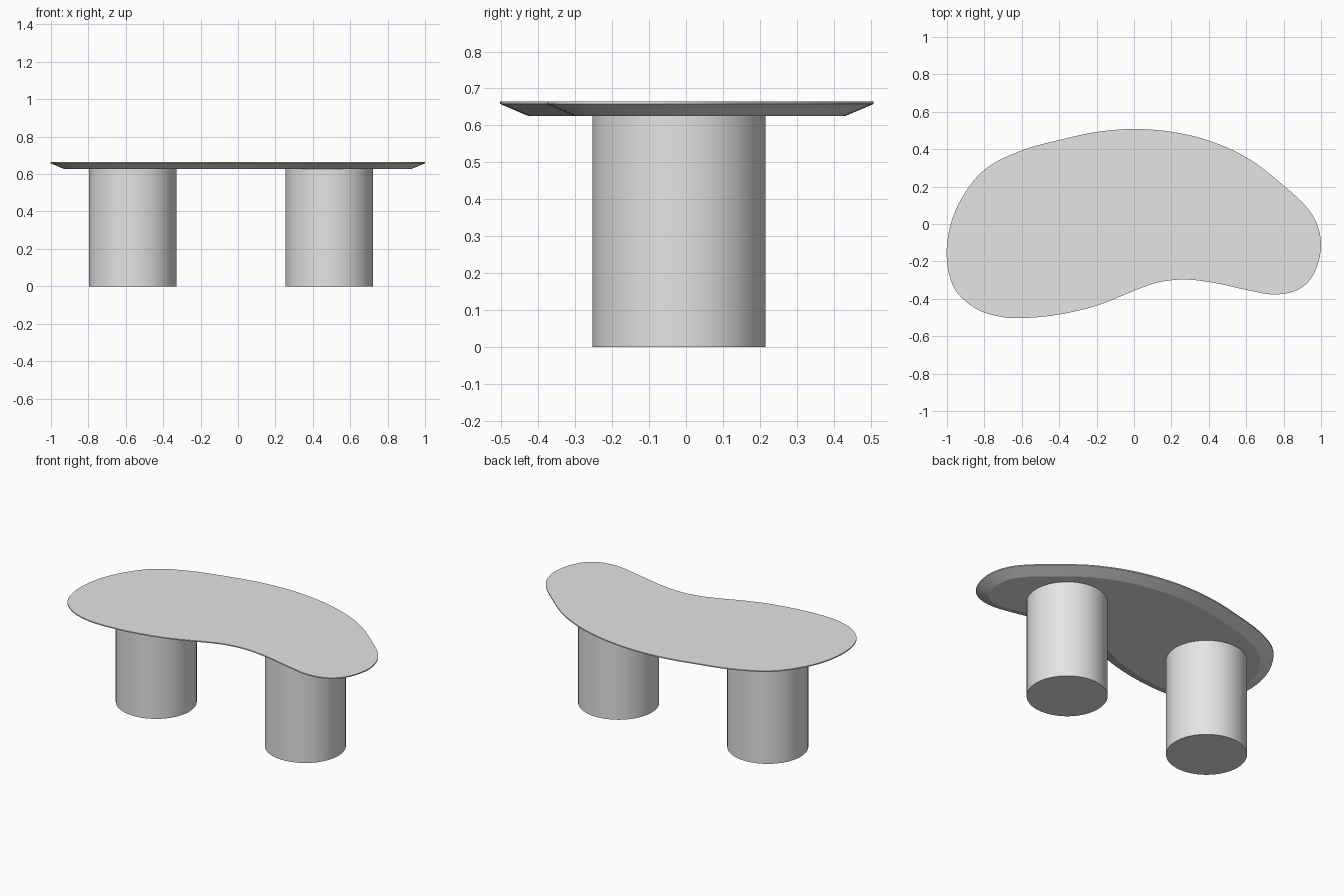
import bpy, bmesh, math
from mathutils import Vector

if "Cube" in bpy.data.objects:
    bpy.data.objects.remove(bpy.data.objects["Cube"])

mat = bpy.data.materials.new("warm light grey")
mat.diffuse_color = (0.79, 0.78, 0.765, 1)
mat.use_nodes = True
mat.node_tree.nodes["Principled BSDF"].inputs["Base Color"].default_value = mat.diffuse_color

# kidney outline, read clockwise from the back middle
PTS = [(0, .508), (.2, .493), (.41, .443), (.62, .345), (.80, .205), (.914, .1),
       (.973, .013), (1.0, -.12), (.957, -.275), (.88, -.35), (.755, -.377),
       (.6, -.352), (.43, -.315), (.27, -.297), (.14, -.31), (.03, -.345),
       (-.085, -.393), (-.2, -.437), (-.4, -.484), (-.6, -.503), (-.72, -.495),
       (-.85, -.45), (-.957, -.35), (-1.0, -.20), (-.985, -.02), (-.92, .14),
       (-.80, .29), (-.61, .39), (-.4, .449), (-.2, .492)]
STEPS = 5


def smooth_loop(pts, steps):
    """Closed centripetal Catmull-Rom spline through the points."""
    p = [Vector(q) for q in pts]
    n, out = len(p), []
    for i in range(n):
        a, b, c, d = (p[(i + k) % n] for k in (-1, 0, 1, 2))
        t1 = (b - a).length ** .5
        t2 = t1 + (c - b).length ** .5
        t3 = t2 + (d - c).length ** .5
        for s in range(steps):
            t = t1 + (t2 - t1) * s / steps
            a1 = a.lerp(b, t / t1)
            a2 = b.lerp(c, (t - t1) / (t2 - t1))
            a3 = c.lerp(d, (t - t2) / (t3 - t2))
            b1 = a1.lerp(a2, t / t2)
            b2 = a2.lerp(a3, (t - t1) / (t3 - t1))
            out.append(b1.lerp(b2, (t - t1) / (t2 - t1)))
    return out


def inset(loop, dist):
    """Move a clockwise loop inwards along its averaged normals."""
    n, out = len(loop), []
    for i, q in enumerate(loop):
        tan = (loop[(i + 3) % n] - loop[i - 3]).normalized()
        out.append(q + Vector((tan.y, -tan.x)) * dist)
    return out


def finish(obj):
    obj.data.materials.append(mat)
    bpy.ops.object.select_all(action='DESELECT')
    obj.select_set(True)
    bpy.context.view_layer.objects.active = obj
    bpy.ops.object.shade_smooth_by_angle(angle=math.radians(20))


# tabletop: thin vertical rim over a wide undercut chamfer
outline = smooth_loop(PTS, STEPS)
under = inset(outline, .075)
bm = bmesh.new()
rings = [[bm.verts.new((q.x, q.y, z)) for q in loop]
         for loop, z in ((under, .626), (outline, .658), (outline, .665))]
n = len(outline)
for lo, hi in zip(rings, rings[1:]):
    for i in range(n):
        j = (i + 1) % n
        bm.faces.new((lo[i], lo[j], hi[j], hi[i]))
bm.faces.new(rings[0])
bm.faces.new(rings[-1])
bmesh.ops.recalc_face_normals(bm, faces=bm.faces)
me = bpy.data.meshes.new("tabletop")
bm.to_mesh(me)
bm.free()
top = bpy.data.objects.new("tabletop", me)
bpy.context.collection.objects.link(top)
finish(top)

# two drum legs
for name, x in (("left_leg", -.563), ("right_leg", .488)):
    bpy.ops.mesh.primitive_cylinder_add(vertices=96, radius=.234, depth=.627,
                                        location=(x, -.019, .3135))
    leg = bpy.context.object
    leg.name = name
    finish(leg)
